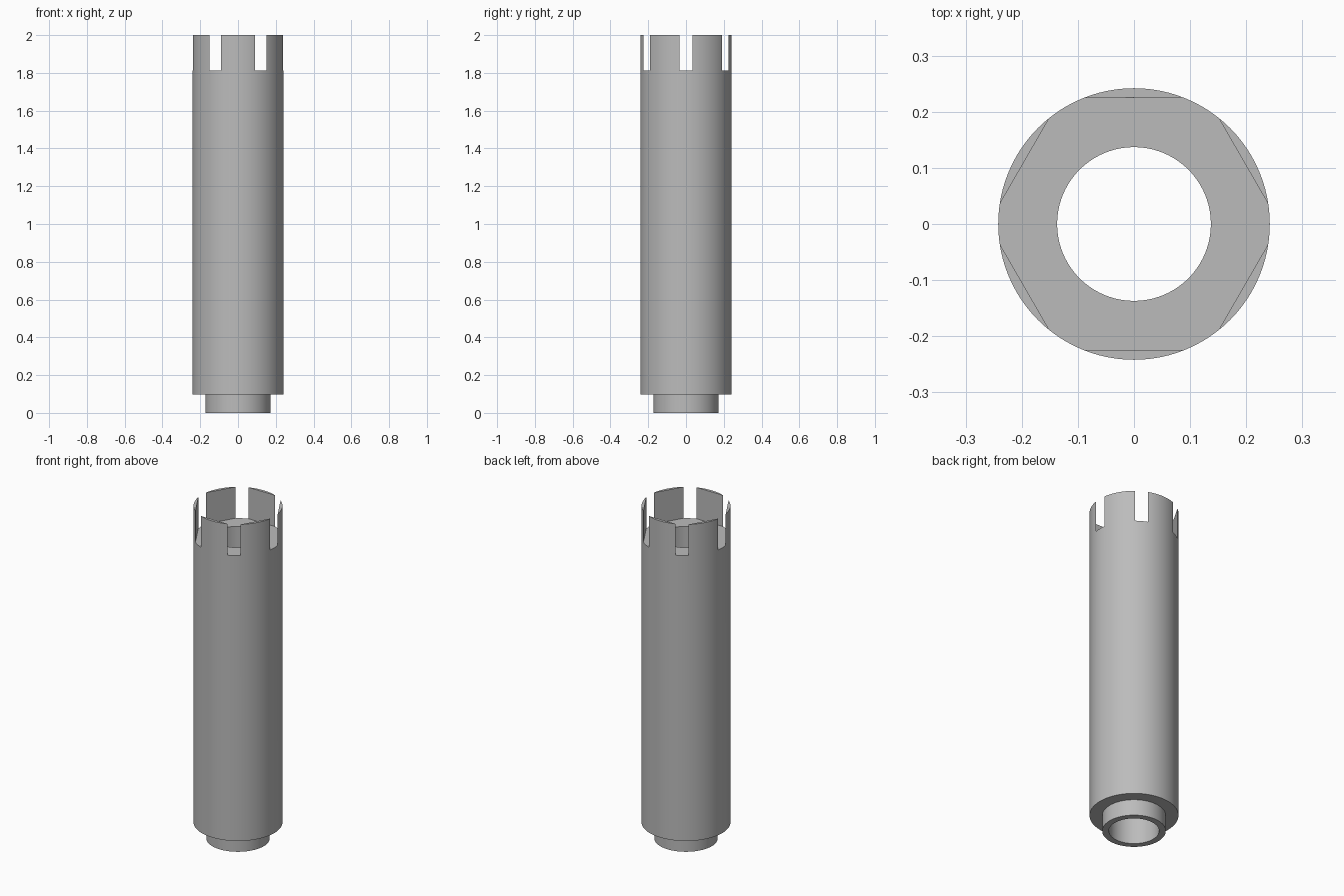
import bpy
import bmesh
from math import pi, radians, cos
from mathutils import Matrix

SEGMENTS = 96
HEIGHT, FLOOR, STEP = 2.0, 1.812, 0.097
OUTER, FOOT, BORE = 0.242, 0.173, 0.137
HEX_APOTHEM = 0.225

if "Cube" in bpy.data.objects:
    bpy.data.objects.remove(bpy.data.objects["Cube"])


def make_object(name, bm):
    bmesh.ops.recalc_face_normals(bm, faces=bm.faces)
    mesh = bpy.data.meshes.new(name)
    bm.to_mesh(mesh)
    bm.free()
    obj = bpy.data.objects.new(name, mesh)
    bpy.context.collection.objects.link(obj)
    return obj


def lathe(name, profile):
    """Spin a closed (radius, z) profile around the z axis."""
    bm = bmesh.new()
    verts = [bm.verts.new((r, 0, z)) for r, z in profile]
    edges = [bm.edges.new((v, verts[i - 1])) for i, v in enumerate(verts)]
    bmesh.ops.spin(bm, geom=verts + edges, cent=(0, 0, 0), axis=(0, 0, 1),
                   angle=2 * pi, steps=SEGMENTS, use_merge=True)
    bmesh.ops.remove_doubles(bm, verts=bm.verts, dist=1e-5)
    return make_object(name, bm)


# Grey metal
grey = bpy.data.materials.new("plain grey")
grey.use_nodes = True
colour = (0.5, 0.5, 0.5, 1)
grey.diffuse_color = colour
grey.node_tree.nodes["Principled BSDF"].inputs["Base Color"].default_value = colour

# Hollow sleeve with a narrower foot
sleeve = lathe("slotted_sleeve", [
    (BORE, 0), (FOOT, 0), (FOOT, STEP), (OUTER, STEP),
    (OUTER, HEIGHT), (BORE, HEIGHT)])
sleeve.data.materials.append(grey)

# Hexagonal socket: its corners break through the wall as six slots
bm = bmesh.new()
radius = HEX_APOTHEM / cos(radians(30))
depth = HEIGHT - FLOOR + 0.1
bmesh.ops.create_cone(bm, cap_ends=True, segments=6, radius1=radius,
                      radius2=radius, depth=depth)
# Turn the corners to face the x axis
corner = max(bm.verts, key=lambda v: v.co.x).co
if abs(corner.y) > 0.01:
    bmesh.ops.rotate(bm, verts=bm.verts, matrix=Matrix.Rotation(radians(30), 3, 'Z'))
bmesh.ops.translate(bm, verts=bm.verts, vec=(0, 0, FLOOR + depth / 2))
cutter = make_object("socket_cutter", bm)
cutter.hide_render = True

cut = sleeve.modifiers.new("hex_socket", 'BOOLEAN')
cut.operation = 'DIFFERENCE'
cut.solver = 'EXACT'
cut.object = cutter

bpy.ops.object.select_all(action='DESELECT')
sleeve.select_set(True)
bpy.context.view_layer.objects.active = sleeve
bpy.ops.object.modifier_apply(modifier=cut.name)
bpy.data.objects.remove(cutter)
bpy.ops.object.shade_smooth_by_angle(angle=radians(30))
